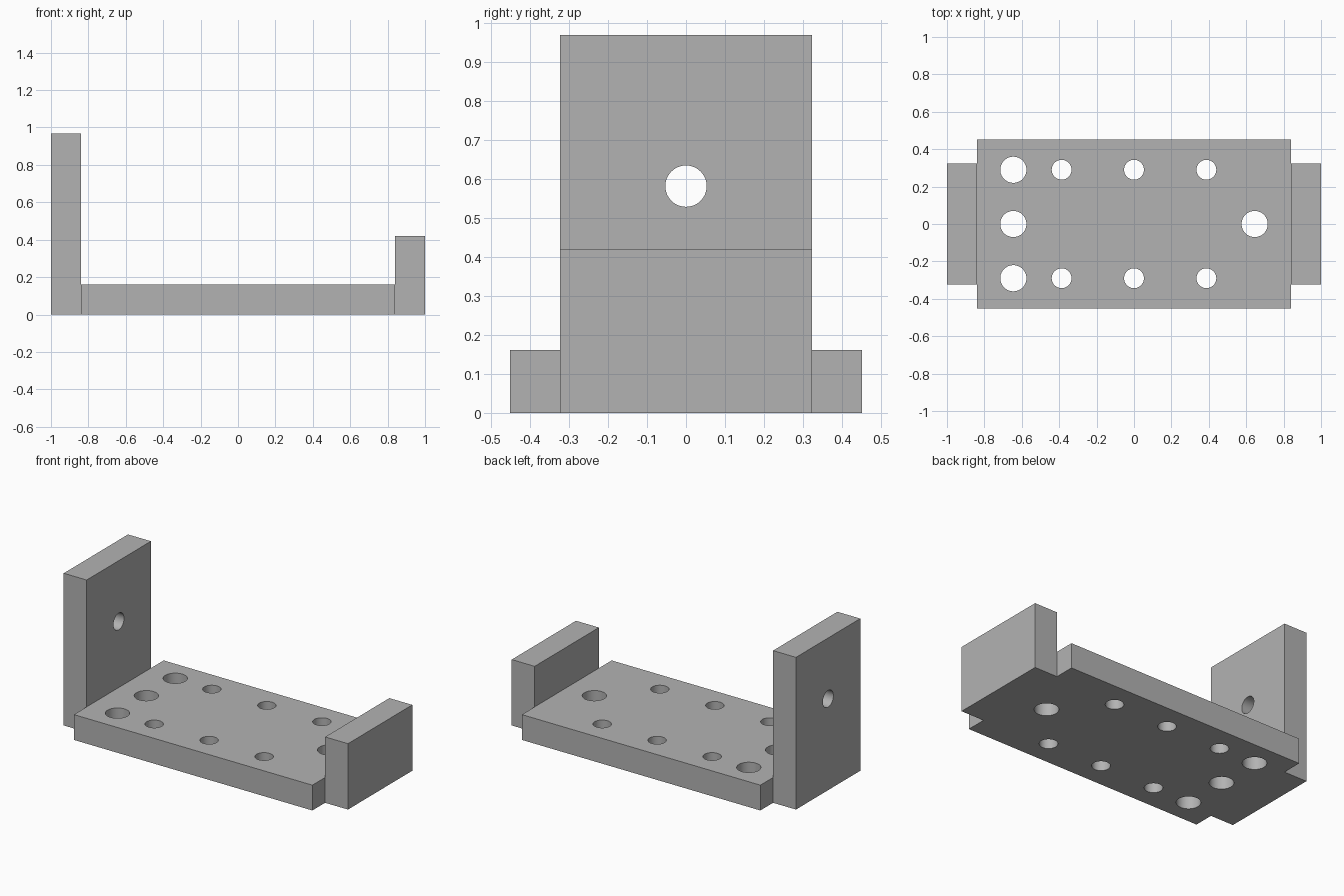
import bpy, math

if "Cube" in bpy.data.objects:
    bpy.data.objects.remove(bpy.data.objects["Cube"])

grey = bpy.data.materials.new("plain_grey")
grey.diffuse_color = (0.45, 0.45, 0.45, 1)
grey.use_nodes = True
grey.node_tree.nodes["Principled BSDF"].inputs["Base Color"].default_value = grey.diffuse_color


def box(name, x0, x1, half_y, height):
    bpy.ops.mesh.primitive_cube_add(size=1, location=((x0 + x1) / 2, 0, height / 2))
    ob = bpy.context.object
    ob.name = name
    ob.scale = (x1 - x0, 2 * half_y, height)
    bpy.ops.object.transform_apply(location=True, rotation=False, scale=True)
    ob.data.materials.append(grey)
    return ob


def combine(target, other, operation):
    mod = target.modifiers.new(operation.lower(), 'BOOLEAN')
    mod.operation, mod.solver, mod.object = operation, 'EXACT', other
    bpy.context.view_layer.objects.active = target
    bpy.ops.object.modifier_apply(modifier=mod.name)
    bpy.data.objects.remove(other, do_unlink=True)


def drill(target, location, radius, rotation=(0, 0, 0)):
    bpy.ops.mesh.primitive_cylinder_add(vertices=48, radius=radius, depth=0.5,
                                        location=location, rotation=rotation)
    cutter = bpy.context.object
    cutter.hide_render = True
    cutter.data.materials.append(grey)
    combine(target, cutter, 'DIFFERENCE')


# Base plate with the two end walls fused on
bracket = box("mounting_bracket", -0.839, 0.839, 0.451, 0.161)
combine(bracket, box("tall_wall", -1, -0.839, 0.323, 0.968), 'UNION')
combine(bracket, box("short_wall", 0.839, 1, 0.323, 0.419), 'UNION')

# Large holes in the base
for x, y in ((-0.645, 0.29), (-0.645, 0), (-0.645, -0.29), (0.645, 0)):
    drill(bracket, (x, y, 0.08), 0.07)

# Two rows of small holes
for x in (-0.387, 0, 0.387):
    for y in (-0.29, 0.29):
        drill(bracket, (x, y, 0.08), 0.053)

# Hole through the tall wall
drill(bracket, (-0.92, 0, 0.581), 0.053, (0, math.pi / 2, 0))

# Smooth hole walls, crisp edges
bpy.ops.object.select_all(action='DESELECT')
bracket.select_set(True)
bpy.context.view_layer.objects.active = bracket
bpy.ops.object.shade_smooth_by_angle(angle=math.radians(30))
